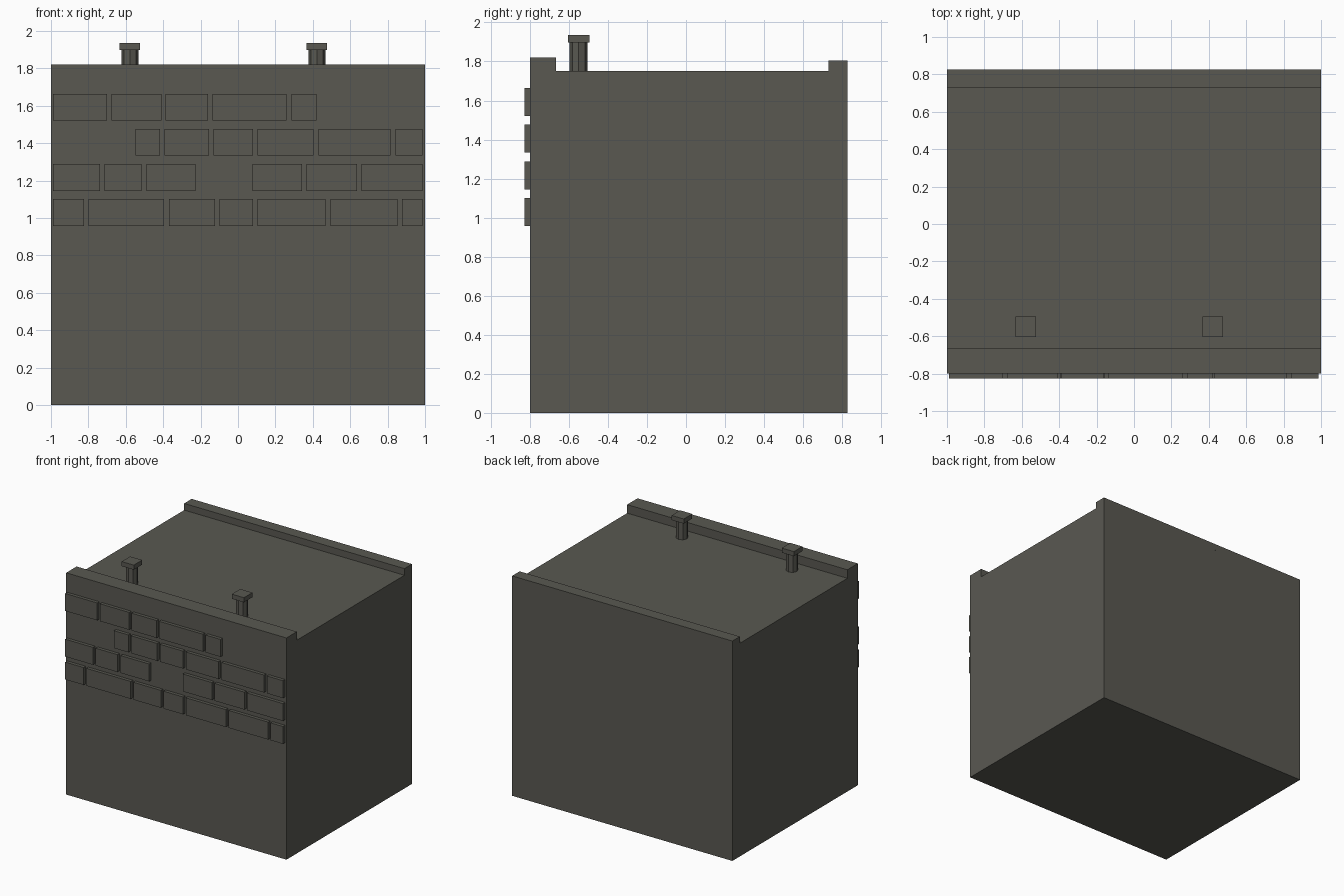
import bpy
import math

if "Cube" in bpy.data.objects:
    bpy.data.objects.remove(bpy.data.objects["Cube"])

stone = bpy.data.materials.new("dark_stone")
stone.diffuse_color = (0.1, 0.098, 0.083, 1)
stone.use_nodes = True
stone.node_tree.nodes["Principled BSDF"].inputs["Base Color"].default_value = stone.diffuse_color


def box(name, x, y, z):
    """Axis-aligned box from (min, max) pairs."""
    bpy.ops.mesh.primitive_cube_add(size=1, location=[sum(r) / 2 for r in (x, y, z)])
    ob = bpy.context.object
    ob.name = name
    ob.scale = [r[1] - r[0] for r in (x, y, z)]
    bpy.ops.object.transform_apply(location=False, rotation=False, scale=True)
    ob.data.materials.append(stone)
    return ob


WIDTH = (-1, 1)
FRONT, BACK, ROOF = -0.80, 0.827, 1.75

# Main block and roof parapets
box("building_body", WIDTH, (FRONT, BACK), (0, ROOF))
box("front_parapet", WIDTH, (FRONT, -0.665), (ROOF, 1.82))
box("back_parapet", WIDTH, (0.73, BACK), (ROOF, 1.805))

# Roof vents: octagonal pipe with a square cap
for cx in (-0.578, 0.422):
    cy = -0.55
    bpy.ops.mesh.primitive_cylinder_add(vertices=8, radius=0.046, depth=1.9 - ROOF,
                                        location=(cx, cy, (1.9 + ROOF) / 2))
    pipe = bpy.context.object
    pipe.name = "vent_pipe"
    pipe.data.materials.append(stone)
    box("vent_cap", (cx - 0.055, cx + 0.055), (cy - 0.055, cy + 0.055), (1.898, 1.936))

# Raised bricks: row bottom height -> x spans
rows = {
    1.52: [(-.99, -.70), (-.675, -.41), (-.388, -.16), (-.136, .26), (.286, .42)],
    1.333: [(-.548, -.417), (-.393, -.155), (-.13, .08), (.105, .403), (.43, .815), (.842, .987)],
    1.145: [(-.99, -.738), (-.713, -.516), (-.488, -.228), (.078, .342), (.367, .636), (.66, .987)],
    0.957: [(-.99, -.823), (-.798, -.395), (-.37, -.122), (-.098, .08), (.105, .468),
            (.495, .853), (.876, .987)],
}
for z, spans in rows.items():
    for span in spans:
        box("brick", span, (-0.827, FRONT), (z, z + 0.143))
